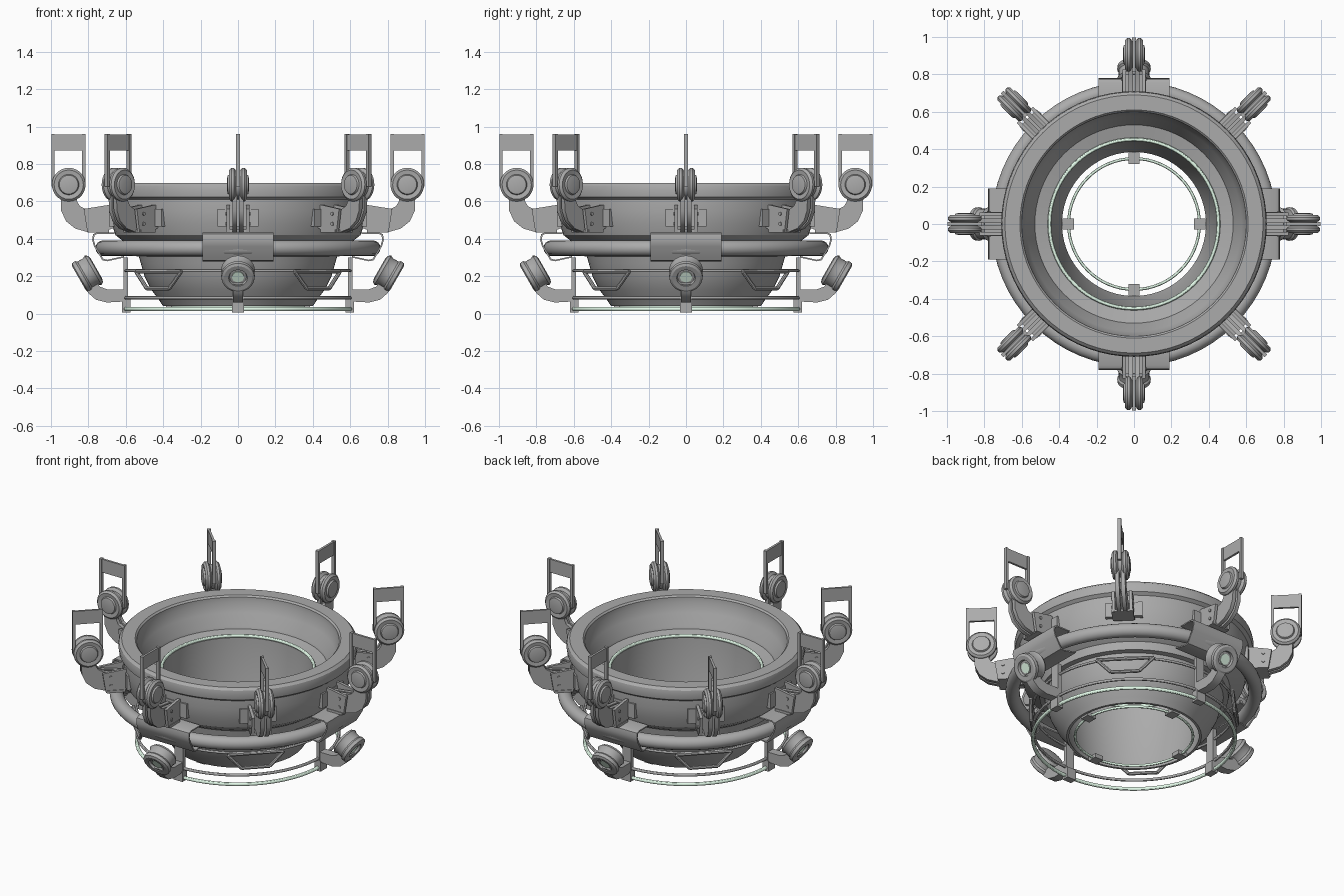
import bpy, bmesh, math
from mathutils import Matrix, Vector

if "Cube" in bpy.data.objects:
    bpy.data.objects.remove(bpy.data.objects["Cube"])

green = bpy.data.materials.new("pale_green")
green.diffuse_color = (0.8, 1.0, 0.85, 1)
green.use_nodes = True
green.node_tree.nodes["Principled BSDF"].inputs["Base Color"].default_value = green.diffuse_color
grey = bpy.data.materials.new("dark_grey")
grey.diffuse_color = (0.41, 0.41, 0.41, 1)
grey.use_nodes = True
grey.node_tree.nodes["Principled BSDF"].inputs["Base Color"].default_value = grey.diffuse_color


def make(name, bm, angle=0.0, mat=None):
    """Finish a mesh, turning it about z by angle."""
    bmesh.ops.recalc_face_normals(bm, faces=bm.faces)
    bm.transform(Matrix.Rotation(angle, 4, 'Z'))
    me = bpy.data.meshes.new(name)
    bm.to_mesh(me)
    bm.free()
    ob = bpy.data.objects.new(name, me)
    bpy.context.collection.objects.link(ob)
    me.materials.append(mat or grey)
    bpy.ops.object.select_all(action='DESELECT')
    bpy.context.view_layer.objects.active = ob
    ob.select_set(True)
    bpy.ops.object.shade_smooth_by_angle(angle=math.radians(30))
    return ob


def lathe(name, prof, n=64, closed=True, place=None, angle=0.0, mat=None):
    """Revolve (radius, height) points about z, then place and turn."""
    bm = bmesh.new()
    rings = []
    for r, z in prof:
        rings.append([bm.verts.new((r * math.cos(2 * math.pi * i / n),
                                    r * math.sin(2 * math.pi * i / n), z)) for i in range(n)])
    m = len(rings)
    for k in range(m if closed else m - 1):
        a, b = rings[k], rings[(k + 1) % m]
        for i in range(n):
            j = (i + 1) % n
            bm.faces.new((a[i], a[j], b[j], b[i]))
    if not closed:
        bm.faces.new(rings[0])
        bm.faces.new(rings[-1])
    if place:
        bm.transform(place)
    return make(name, bm, angle, mat)


def torus(name, R, z, r, k=12, mat=None):
    pts = [(R + r * math.cos(2 * math.pi * i / k), z + r * math.sin(2 * math.pi * i / k)) for i in range(k)]
    return lathe(name, pts, mat=mat)


def plate(name, pts, half, y=0.0, angle=0.0, mat=None):
    """Extrude a radial (r, z) outline sideways."""
    bm = bmesh.new()
    f = bm.faces.new([bm.verts.new((x, y - half, z)) for x, z in pts])
    ext = bmesh.ops.extrude_face_region(bm, geom=[f])
    bmesh.ops.translate(bm, vec=(0, 2 * half, 0),
                        verts=[v for v in ext['geom'] if isinstance(v, bmesh.types.BMVert)])
    return make(name, bm, angle, mat)


def box(name, x0, x1, z0, z1, half, y=0.0, angle=0.0, mat=None):
    return plate(name, [(x0, z0), (x1, z0), (x1, z1), (x0, z1)], half, y, angle, mat)


def bar(name, p, q, r, angle):
    """Round rod between two points."""
    p, q = Vector(p), Vector(q)
    d = q - p
    place = Matrix.Translation(p) @ d.to_track_quat('Z', 'Y').to_matrix().to_4x4()
    return lathe(name, [(r, 0), (r, d.length)], 8, False, place, angle)


# Main bowl: outer skin down, inner skin up
lathe("bowl", [(.61, .70), (.69, .70), (.705, .685), (.71, .66), (.705, .625), (.685, .61),
               (.685, .55), (.675, .48), (.655, .42), (.61, .385), (.57, .36), (.56, .31),
               (.53, .305), (.52, .27), (.50, .20), (.465, .13), (.42, .07), (.40, .04), (.385, .04),
               (.40, .10), (.425, .25), (.445, .40), (.45, .495), (.53, .515), (.535, .53),
               (.575, .60), (.598, .66), (.60, .69)], 72)
torus("inner_light_ring", .452, .507, .010, mat=green)
torus("bumper_ring", .72, .35, .042, 16)

# Rings under the bowl and the cage rails
torus("bottom_light_ring", .35, .04, .008, mat=green)
torus("cage_light_ring", .60, .025, .011, mat=green)
torus("cage_middle_rail", .60, .085, .009)
torus("cage_top_rail", .60, .23, .008)

qy = Matrix.Rotation(math.radians(90), 4, 'X')
for i in range(4):
    a = i * math.pi / 2
    # Clips holding the bottom ring
    box("ring_clip", .32, .385, .028, .055, .03, angle=a)
    # Folded guard plate around the bumper ring
    out = [(.61, .30), (.70, .28), (.725, .285), (.77, .36), (.78, .395), (.775, .425), (.755, .435), (.66, .435)]
    inn = [(.66, .427), (.753, .427), (.767, .419), (.771, .395), (.762, .363), (.72, .293), (.70, .288),
           (.61, .308)]
    plate("guard_plate", out + inn, .19, angle=a)
    # Cage post and foot
    box("cage_post", .588, .612, .01, .30, .03, angle=a)
    box("cage_foot", .575, .62, .005, .075, .032, angle=a)
    # Lamp arm
    plate("lamp_arm", [(.61, .065), (.70, .06), (.76, .075), (.80, .11), (.825, .16), (.79, .20),
                       (.755, .18), (.74, .145), (.70, .13), (.61, .13)], .028, angle=a)
    # Lamp head tilted outward and down
    aim = Vector((.87, 0, -.5)).to_track_quat('Z', 'Y').to_matrix().to_4x4()
    place = Matrix.Translation((.805, 0, .215)) @ aim
    lathe("lamp_head", [(.06, -.055), (.08, -.05), (.09, -.035), (.082, -.02), (.082, .015), (.09, .025),
                        (.088, .045), (.075, .052), (.05, .05), (.045, .035)], 28, False, place, a)
    lathe("lamp_lens", [(.032, .03), (.032, .04)], 20, False, place, a, green)
    # Trapezoid handle between posts
    b = a + math.pi / 4
    pts = [(.60, -.17, .225), (.605, -.085, .135), (.605, .085, .135), (.60, .17, .225)]
    for p, q in zip(pts, pts[1:] + pts[:1]):
        bar("cage_handle_rod", p, q, .011, b)

# Eight rollers on brackets
wheel = [(.035, -.058), (.05, -.055), (.055, -.045), (.078, -.048), (.09, -.036), (.09, -.022), (.074, -.01),
         (.074, .01), (.09, .022), (.09, .036), (.078, .048), (.055, .045), (.05, .055), (.035, .058)]
for i in range(8):
    a = i * math.pi / 4
    # Base plate on the bowl and cheek plates with rivets
    box("bracket_base", .655, .689, .465, .56, .11, angle=a)
    box("bracket_floor", .69, .80, .434, .45, .065, angle=a)
    for s in (-1, 1):
        plate("bracket_cheek", [(.66, .58), (.70, .58), (.825, .56), (.805, .435), (.70, .445), (.66, .46)],
              .009, s * .052, a)
        for z in (.48, .535):
            lathe("bracket_rivet", [(.01, -.005), (.01, .005)], 10, False,
                  Matrix.Translation((.775, s * .062, z)) @ qy, a)
        # Curved arm, one half each side
        plate("roller_arm", [(.69, .44), (.80, .435), (.87, .455), (.92, .495), (.945, .55), (.95, .66),
                             (.86, .66), (.86, .60), (.845, .575), (.815, .56), (.69, .545)], .012, s * .018, a)
    # Roller wheel
    lathe("roller_wheel", wheel, 28, False, Matrix.Translation((.905, 0, .69)) @ qy, a)
    # Flag frame above the roller
    for x in (.815, .98):
        box("flag_bar", x, x + .018, .68, .96, .011, angle=a)
    box("flag_panel", .825, .993, .872, .958, .007, angle=a)
